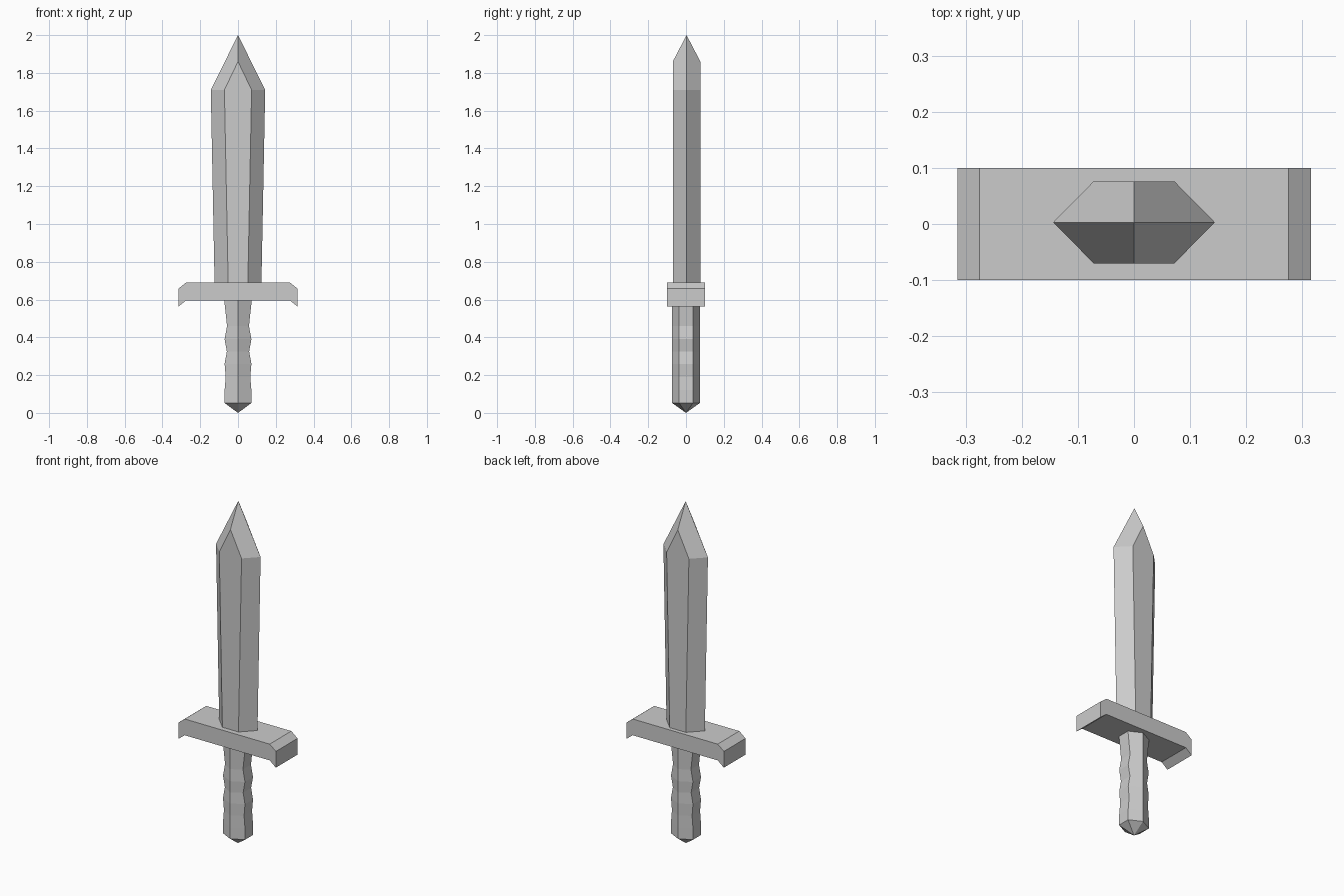
import bpy
import bmesh
from math import radians, sin, cos

if "Cube" in bpy.data.objects:
    bpy.data.objects.remove(bpy.data.objects["Cube"])


def make_object(name, bm):
    bmesh.ops.recalc_face_normals(bm, faces=bm.faces)
    mesh = bpy.data.meshes.new(name)
    bm.to_mesh(mesh)
    bm.free()
    obj = bpy.data.objects.new(name, mesh)
    bpy.context.collection.objects.link(obj)
    return obj


def add_ring(bm, points):
    return [bm.verts.new(p) for p in points]


def bridge(bm, low, high):
    n = len(low)
    for i in range(n):
        j = (i + 1) % n
        bm.faces.new((low[i], low[j], high[j], high[i]))


# Blade: six-sided section, slightly wider at the top, with a bevelled point
YC, HALF_T = 0.003, 0.073


def blade_section(z, edge, flat):
    f, b = YC - HALF_T, YC + HALF_T
    return [(-edge, YC, z), (-flat, f, z), (flat, f, z),
            (edge, YC, z), (flat, b, z), (-flat, b, z)]


bm = bmesh.new()
base = add_ring(bm, blade_section(0.685, 0.124, 0.052))
top = add_ring(bm, blade_section(1.71, 0.144, 0.072))
tip = bm.verts.new((0, YC, 2.0))
front_peak = bm.verts.new((0, YC - HALF_T, 1.86))
back_peak = bm.verts.new((0, YC + HALF_T, 1.86))
bm.faces.new(base)
for a, b, peak in ((1, 2, front_peak), (4, 5, back_peak)):
    bm.faces.new((base[a], base[b], top[b], peak, top[a]))
for edge, flat, peak in ((0, 1, front_peak), (3, 2, front_peak),
                         (3, 4, back_peak), (0, 5, back_peak)):
    bm.faces.new((base[edge], base[flat], top[flat], top[edge]))
    bm.faces.new((top[edge], top[flat], peak, tip))
make_object("blade", bm)

# Crossguard: mirrored outline with chamfered, drooping ends
half = [(0.275, 0.595), (0.315, 0.563), (0.315, 0.658), (0.275, 0.69)]
outline = half + [(-x, z) for x, z in reversed(half)]
bm = bmesh.new()
front = add_ring(bm, [(x, -0.1, z) for x, z in outline])
back = add_ring(bm, [(x, 0.1, z) for x, z in outline])
bridge(bm, front, back)
bm.faces.new(front)
bm.faces.new(back)
make_object("crossguard", bm)

# Grip: hexagonal, with finger waves in x only and a pointed pommel end
waves = [(0.053, 0.072), (0.12, 0.071), (0.19, 0.065), (0.26, 0.071),
         (0.325, 0.059), (0.39, 0.071), (0.46, 0.058), (0.597, 0.073)]
R = 0.074
angles = [radians(30 + 60 * i) for i in range(6)]
bm = bmesh.new()
rings = [add_ring(bm, [(w * cos(a) / cos(radians(30)), R * sin(a), z) for a in angles])
         for z, w in waves]
for low, high in zip(rings, rings[1:]):
    bridge(bm, low, high)
bm.faces.new(rings[-1])
point = bm.verts.new((0, 0, 0))
for i in range(6):
    bm.faces.new((rings[0][i], rings[0][(i + 1) % 6], point))
make_object("grip", bm)
